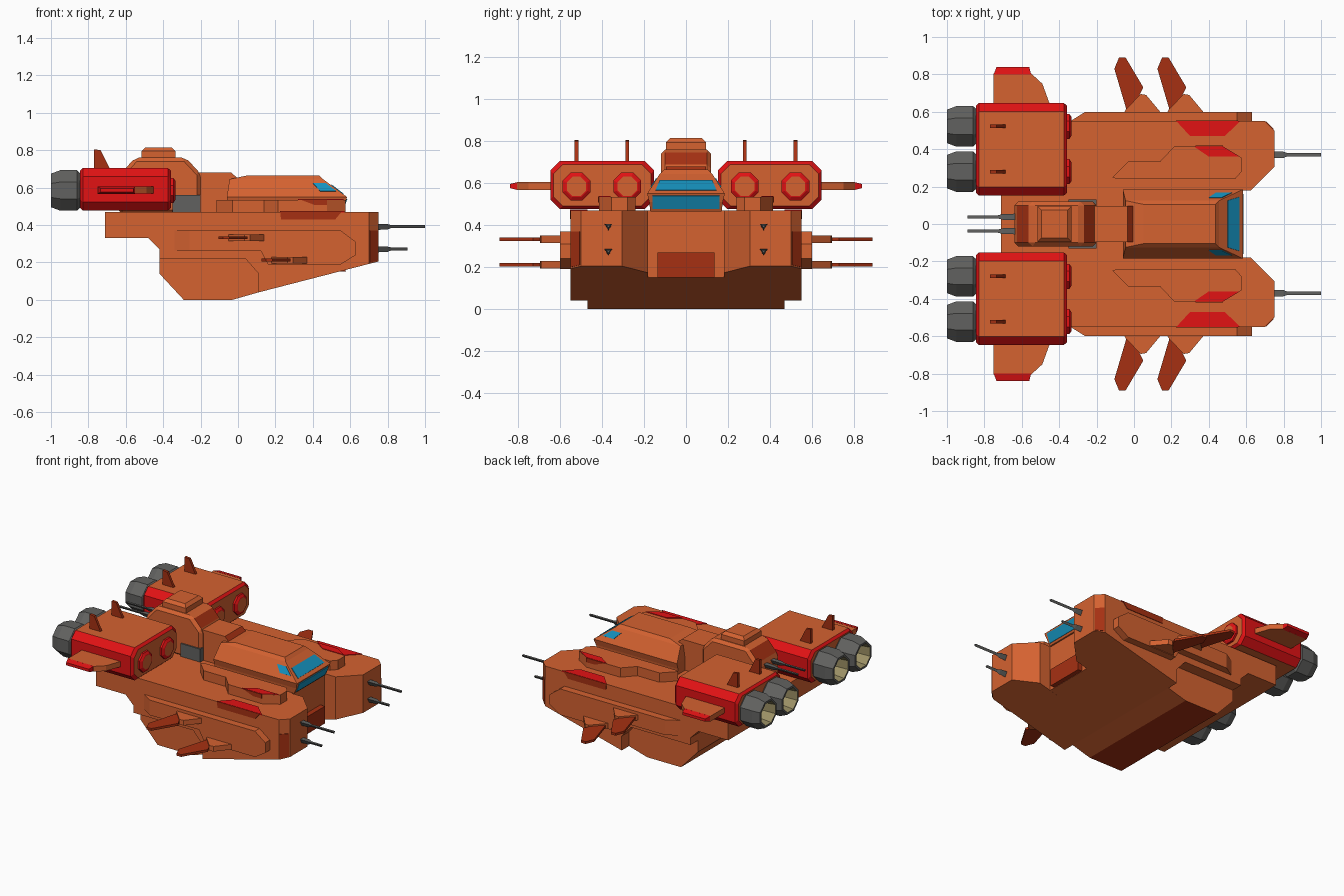
import bpy, bmesh, math
from mathutils import Vector

COLORS = {
    "orange": (0.66, 0.122, 0.03), "red": (0.76, 0.006, 0.007),
    "rust": (0.38, 0.03, 0.006), "blue": (0.008, 0.29, 0.52),
    "grey": (0.12, 0.12, 0.115), "beige": (0.33, 0.28, 0.13),
}
NAMES = list(COLORS)
MATS = []
for n, c in COLORS.items():
    m = bpy.data.materials.new(n)
    m.diffuse_color = (*c, 1)
    MATS.append(m)


def loft(name, rings, color="orange", mirror=False, rule=None, cuts=(), bevel=0):
    """Skin a list of equal-length rings, cap the ends, optionally slice by planes."""
    bm = bmesh.new()
    vs = [[bm.verts.new(p) for p in r] for r in rings]
    n = len(rings[0])
    for a, b in zip(vs, vs[1:]):
        for i in range(n):
            bm.faces.new((a[i], a[(i + 1) % n], b[(i + 1) % n], b[i]))
    bm.faces.new(vs[0])
    bm.faces.new(vs[-1])
    for co, no in cuts:
        bmesh.ops.bisect_plane(bm, geom=bm.verts[:] + bm.edges[:] + bm.faces[:],
                               plane_co=co, plane_no=no, clear_outer=True)
        bmesh.ops.holes_fill(bm, edges=[e for e in bm.edges if e.is_boundary], sides=0)
    bmesh.ops.recalc_face_normals(bm, faces=bm.faces[:])
    for f in bm.faces:
        f.normal_update()
        col = rule(f) if rule else None
        f.material_index = NAMES.index(col or color)
    me = bpy.data.meshes.new(name)
    bm.to_mesh(me)
    bm.free()
    for m in MATS:
        me.materials.append(m)
    ob = bpy.data.objects.new(name, me)
    bpy.context.collection.objects.link(ob)
    if bevel:
        b = ob.modifiers.new("bevel", 'BEVEL')
        b.width, b.segments, b.material = bevel, 1, NAMES.index(color)
    if mirror:
        ob.modifiers.new("mirror", 'MIRROR').use_axis = (False, True, False)
    return ob


def side(name, pts, y0, y1, *a, **k):      # x,z profile pushed along y
    return loft(name, [[(x, y, z) for x, z in pts] for y in (y0, y1)], *a, **k)


def plan(name, pts, z0, z1, *a, **k):      # x,y outline pushed along z
    return loft(name, [[(x, y, z) for x, y in pts] for z in (z0, z1)], *a, **k)


def rect(x0, x1, y, z):                    # centred rectangle ring
    return [(x0, -y, z), (x1, -y, z), (x1, y, z), (x0, y, z)]


def plate(name, pts, color, mirror=False, t=0.004):  # thin painted panel
    p = [Vector(q) for q in pts]
    n = (p[1] - p[0]).cross(p[2] - p[0]).normalized() * t
    return loft(name, [[q - n for q in p], [q + n for q in p]], color, mirror)


def turned(name, stations, y, z, n, start, *a, **k):  # polygonal body along x
    ang = [start + i * math.tau / n for i in range(n)]
    return loft(name, [[(x, y + r * math.cos(t), z + r * math.sin(t)) for t in ang]
                       for x, r in stations], *a, **k)


# hull: two side pods with pronged noses, centre block, stepped belly
rear = [(-0.71, 0.47), (-0.71, 0.33), (-0.48, 0.33), (-0.42, 0.27), (-0.42, 0.22),
        (0.04, 0.22), (0.11, 0.14), (0.11, 0.04)]
side("hull_pod", rear + [(0.75, 0.205), (0.75, 0.47)], 0.18, 0.55, mirror=True,
     cuts=[((0.75, 0.305, 0), (1, -1, 0)), ((0.75, 0.5, 0), (1, 1, 0))])
side("hull_centre", rear + [(0.54, 0.151), (0.54, 0.47)], -0.18, 0.18)
side("belly", [(-0.42, 0.22), (-0.42, 0.14), (-0.29, 0), (-0.03, 0), (0.11, 0.04),
               (0.11, 0.14), (0.04, 0.22)], -0.47, 0.47,
     rule=lambda f: "rust" if f.normal.z < -0.99 else None)
loft("chin_box", [[(0.46, y, 0.16), (0.46, y, 0.27), (0.575, y, 0.27), (0.575, y, 0.15)]
                  for y in (-0.135, 0.135)], "rust")

# side armour slabs
armour = [(-0.34, 0.37), (0.55, 0.37), (0.63, 0.31), (0.63, 0.24), (0.55, 0.19),
          (0.16, 0.19), (0.12, 0.265), (-0.34, 0.265)]
side("side_armour", armour, 0.54, 0.6, mirror=True,
     cuts=[((-0.34, 0.55, 0), (-0.05, 0.08, 0))])

# nose corner panels and top edge stripes
plate("nose_corner_panel", [(0.703, 0.547, 0.2), (0.745, 0.505, 0.21),
                            (0.745, 0.505, 0.37), (0.703, 0.547, 0.37)], "rust", True)
plate("edge_stripe", [(0.225, 0.552, 0.47), (0.57, 0.552, 0.47), (0.485, 0.47, 0.47),
                      (0.30, 0.47, 0.47)], "red", True)
plate("edge_stripe_side", [(0.225, 0.55, 0.472), (0.555, 0.55, 0.472), (0.52, 0.55, 0.43),
                           (0.23, 0.55, 0.43)], "rust", True)

# raised deck plates with a red outer stripe
plan("deck_plate", [(-0.115, 0.25), (-0.03, 0.335), (0.14, 0.335), (0.215, 0.415),
                    (0.475, 0.415), (0.575, 0.355), (0.575, 0.28), (0.54, 0.24),
                    (-0.09, 0.24)], 0.465, 0.535, mirror=True)
plate("deck_stripe", [(0.32, 0.415, 0.535), (0.475, 0.415, 0.535), (0.565, 0.36, 0.535),
                      (0.40, 0.36, 0.535)], "red", True)
plate("deck_stripe_side", [(0.33, 0.415, 0.537), (0.475, 0.415, 0.537),
                           (0.475, 0.415, 0.507), (0.41, 0.415, 0.507)], "rust", True)

# cockpit: base, brow, sloped canopy, roof
loft("cockpit", [rect(-0.06, 0.55, 0.17, 0.465), rect(-0.06, 0.572, 0.175, 0.51),
                 rect(-0.06, 0.583, 0.185, 0.55), rect(-0.045, 0.455, 0.125, 0.645),
                 rect(0.05, 0.435, 0.105, 0.665)])
plate("upper_windshield", [(0.562, -0.145, 0.565), (0.562, 0.145, 0.565),
                           (0.499, 0.125, 0.613), (0.499, -0.125, 0.613)], "blue")
plate("lower_windshield", [(0.557, -0.16, 0.478), (0.557, 0.16, 0.478),
                           (0.581, 0.16, 0.54), (0.581, -0.16, 0.54)], "blue")
plate("side_window", [(0.40, 0.139, 0.622), (0.47, 0.139, 0.622), (0.525, 0.166, 0.58),
                      (0.44, 0.166, 0.58)], "blue", True)

# spine tower and its cap
side("spine_tower", [(-0.64, 0.46), (-0.64, 0.66), (-0.55, 0.76), (-0.28, 0.76),
                     (-0.2, 0.675), (-0.2, 0.46)], -0.12, 0.12, bevel=0.02,
     rule=lambda f: "rust" if abs(f.normal.x) > 0.3 and f.normal.z > 0.3 else None)
side("spine_front", [(-0.22, 0.46), (-0.22, 0.68), (-0.035, 0.68), (0.04, 0.61),
                     (0.04, 0.46)], -0.095, 0.095,
     rule=lambda f: "rust" if f.normal.x > 0.3 and f.normal.z > 0.3 else None)
loft("tower_cap", [rect(-0.515, -0.335, 0.095, 0.75), rect(-0.515, -0.335, 0.095, 0.795),
                   rect(-0.495, -0.355, 0.075, 0.815)])
side("spine_vent", [(-0.35, 0.465), (-0.35, 0.56), (-0.2, 0.56), (-0.2, 0.465)],
     -0.13, 0.13, "grey")
turned("tail_gun", [(-0.62, 0.02), (-0.7, 0.018), (-0.73, 0.009), (-0.89, 0.009)],
       0.038, 0.64, 3, -math.pi / 2, "grey", True)

# nose guns
for label, z, end in (("upper", 0.395, 1.0), ("lower", 0.275, 0.905)):
    turned(label + "_nose_gun", [(0.74, 0.021), (0.8, 0.019), (0.82, 0.01), (end, 0.01)],
           0.37, z, 3, -math.pi / 2, "grey", True)


# engine nacelles
def octo(x, i):
    y0, y1, z0, z1, c = 0.152 + i, 0.647 - i, 0.477 + i, 0.705 - i, 0.045
    return [(x, y0, z0 + c), (x, y0, z1 - c), (x, y0 + c, z1), (x, y1 - c, z1),
            (x, y1, z1 - c), (x, y1, z0 + c), (x, y1 - c, z0), (x, y0 + c, z0)]


def nacelle_rule(f):
    n = f.normal
    return "red" if abs(n.y) > 0.3 or 0.3 < abs(n.x) < 0.95 else None


loft("nacelle", [octo(-0.845, 0.015), octo(-0.83, 0), octo(-0.375, 0), octo(-0.358, 0.015)],
     mirror=True, rule=nacelle_rule)
for i, y in enumerate((0.28, 0.522)):
    # thruster with hollow beige inside
    turned(f"thruster_{i}", [(-0.835, 0.09), (-0.86, 0.117), (-0.95, 0.117), (-1.0, 0.097),
                             (-1.0, 0.082), (-0.9, 0.07)], y, 0.585, 8, math.pi / 8, "grey",
           True, lambda f: "beige" if math.hypot(f.calc_center_median().y - y,
                           f.calc_center_median().z - 0.585) < 0.075 else None)
    # front intake ring with orange centre
    turned(f"intake_{i}", [(-0.37, 0.072), (-0.345, 0.072), (-0.335, 0.056), (-0.334, 0.05)],
           y, 0.585, 8, math.pi / 8, "red", True,
           lambda f: "orange" if f.normal.x > 0.99 and len(f.verts) == 8 else None)
    # upright tail spike
    side(f"tail_spike_{i}", [(-0.77, 0.7), (-0.77, 0.805), (-0.735, 0.8), (-0.685, 0.7)],
         y - 0.009, y + 0.009, "rust", True)

# stub wings with red tips
plan("stub_wing", [(-0.75, 0.64), (-0.75, 0.805), (-0.55, 0.805), (-0.49, 0.75),
                   (-0.45, 0.64)], 0.568, 0.605, mirror=True)
loft("wing_tip", [[(-0.75, 0.8, 0.567), (-0.55, 0.8, 0.567), (-0.55, 0.8, 0.606),
                   (-0.75, 0.8, 0.606)],
                  [(-0.735, 0.84, 0.577), (-0.56, 0.84, 0.577), (-0.56, 0.84, 0.596),
                   (-0.735, 0.84, 0.596)]], "red", True)

# swept side fins, two per side
blade = [(-0.105, 0.83), (-0.08, 0.89), (-0.045, 0.89), (0.05, 0.73), (0.03, 0.69),
         (0, 0.62), (-0.04, 0.61)]
root = [(-0.06, 0.58), (-0.045, 0.61), (0.035, 0.695), (0.065, 0.69), (0.14, 0.6), (0.14, 0.58)]
for i, (dx, z) in enumerate(((0, 0.332), (0.23, 0.212))):
    plan(f"fin_blade_{i}", [(x + dx, y) for x, y in blade], z - 0.008, z + 0.008, "rust", True)
    plan(f"fin_root_{i}", [(x + dx, y) for x, y in root], z - 0.018, z + 0.018, mirror=True)
